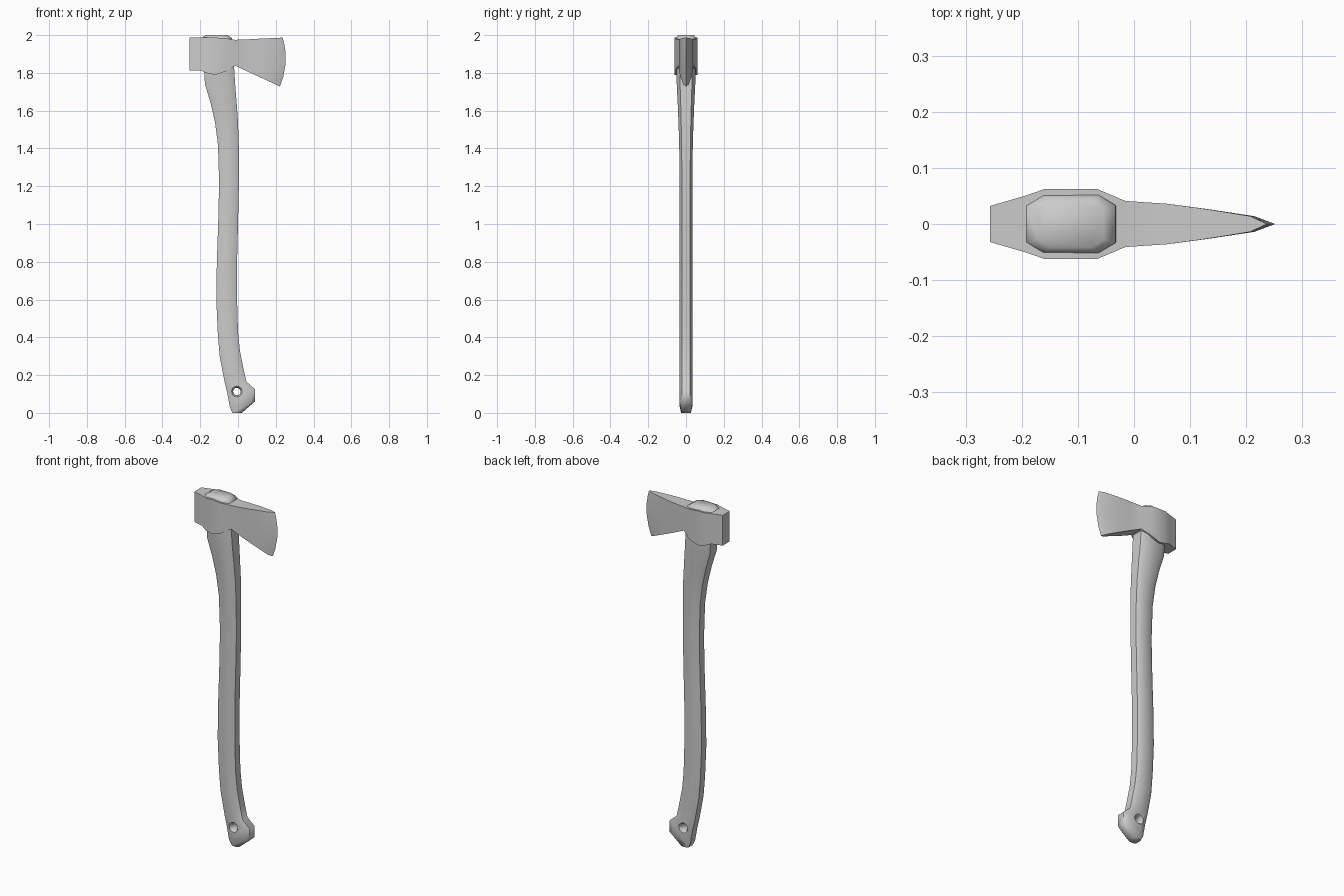
import bpy, bmesh, math

if "Cube" in bpy.data.objects:
    bpy.data.objects.remove(bpy.data.objects["Cube"])


def smooth(ob, angle):
    bpy.ops.object.select_all(action='DESELECT')
    ob.select_set(True)
    bpy.context.view_layer.objects.active = ob
    bpy.ops.object.shade_smooth_by_angle(angle=math.radians(angle))


def loft(name, rings, angle, cap_end=True):
    """Skin closed rings of equal length, cap the ends, shade smooth by angle."""
    bm = bmesh.new()
    vs = [[bm.verts.new(p) for p in r] for r in rings]
    n = len(rings[0])
    for a, b in zip(vs, vs[1:]):
        for i in range(n):
            j = (i + 1) % n
            bm.faces.new((a[i], a[j], b[j], b[i]))
    bm.faces.new(vs[0][::-1])
    if cap_end:
        bm.faces.new(vs[-1])
    bmesh.ops.remove_doubles(bm, verts=bm.verts, dist=1e-5)
    bmesh.ops.recalc_face_normals(bm, faces=bm.faces)
    me = bpy.data.meshes.new(name)
    bm.to_mesh(me)
    bm.free()
    ob = bpy.data.objects.new(name, me)
    bpy.context.collection.objects.link(ob)
    smooth(ob, angle)
    return ob


def octagon(xl, zl, xr, zr, h):
    """Chamfered eight-sided section spanning left point to right point."""
    ring = []
    for t, y in ((0, -.64), (.19, -1), (.81, -1), (1, -.64),
                 (1, .64), (.81, 1), (.19, 1), (0, .64)):
        ring.append((xl + t * (xr - xl), y * h, zl + t * (zr - zl)))
    return ring


# Handle: left x, left z, right x, right z, half thickness
sections = [
    (-.03, 0, .02, 0, .026), (-.043, .03, .09, .06, .034),
    (-.058, .11, .09, .125, .034), (-.07, .16, .045, .165, .034),
    (-.08, .21, .03, .23, .034), (-.097, .3, .01, .33, .034),
    (-.107, .42, 0, .43, .034), (-.115, .6, -.005, .6, .034),
    (-.112, .8, -.005, .8, .034), (-.105, 1, 0, 1, .034),
    (-.1, 1.22, .005, 1.22, .034), (-.106, 1.42, .004, 1.42, .036),
    (-.122, 1.54, 0, 1.54, .04), (-.145, 1.64, -.007, 1.64, .044),
    (-.175, 1.74, -.015, 1.74, .049), (-.18, 1.82, -.02, 1.82, .051),
    (-.195, 1.985, -.033, 1.985, .052), (-.17, 2, -.055, 2, .042),
]
handle = loft("handle", [octagon(*s) for s in sections], 60)

# Flared lanyard hole through the knob
hole = []
for y, r in ((-.06, .034), (-.036, .03), (-.02, .02), (.02, .02), (.036, .03), (.06, .034)):
    hole.append([(-.006 + r * math.cos(k * math.pi / 6), y,
                  .113 + r * math.sin(k * math.pi / 6)) for k in range(12)])
cutter = loft("hole_cutter", hole, 40)
cutter.hide_render = True
mod = handle.modifiers.new("lanyard_hole", 'BOOLEAN')
mod.operation = 'DIFFERENCE'
mod.solver = 'EXACT'
mod.object = cutter
bpy.context.view_layer.objects.active = handle
bpy.ops.object.modifier_apply(modifier=mod.name)
bpy.data.objects.remove(cutter)
smooth(handle, 55)

# Head: x, bottom z, top z, half thickness, bulge towards the cutting edge
stations = [
    (-.257, 1.812, 1.987, .032, 0), (-.195, 1.812, 1.987, .05, 0),
    (-.16, 1.797, 1.987, .062, 0), (-.12, 1.789, 1.987, .062, 0),
    (-.065, 1.808, 1.983, .062, 0), (-.015, 1.838, 1.975, .041, 0),
    (.06, 1.803, 1.978, .036, 0), (.13, 1.771, 1.982, .026, .005),
    (.2, 1.738, 1.985, .014, .014), (.222, 1.728, 1.987, 0, .029),
]
rings = []
for x, zb, zt, h, bulge in stations:
    side = []
    for t in (0, .2, .45, .7, .88, 1):
        push = bulge * (.5 * t + .8 * (1 - (2 * t - 1) ** 2))
        side.append((x + push, zb + t * (zt - zb)))
    rings.append([(px, -h, z) for px, z in side] + [(px, h, z) for px, z in side[::-1]])
# The last ring has no thickness, so its two sides weld into the cutting edge
loft("axe_head", rings, 35, cap_end=False)
